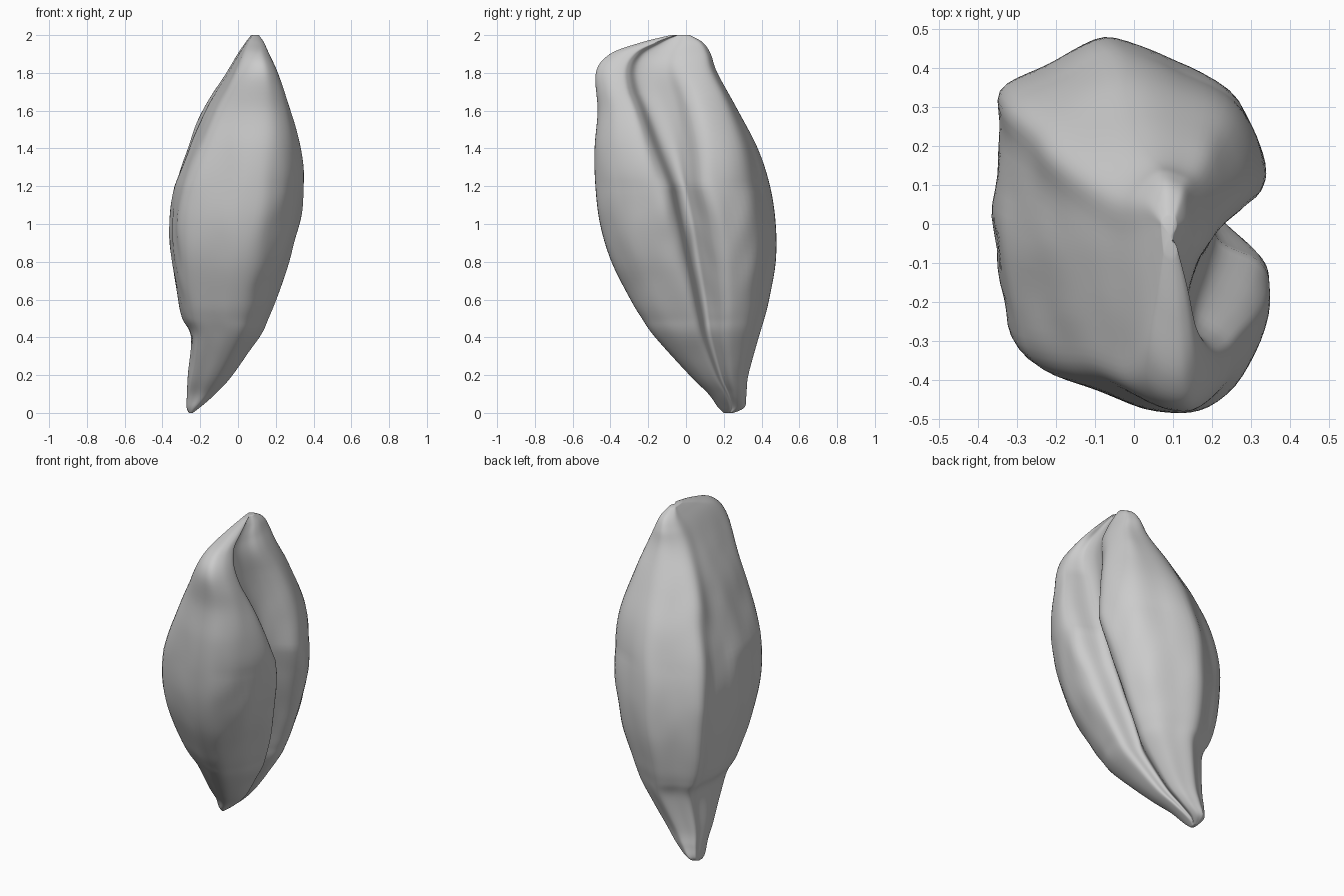
import bpy, bmesh
from mathutils import Vector, noise

cube = bpy.data.objects.get("Cube")
if cube:
    bpy.data.objects.remove(cube)


def spline(points, steps, closed=False):
    """Catmull-Rom curve through points of any dimension."""
    n = len(points)
    pick = (lambda i: points[i % n]) if closed else (lambda i: points[max(0, min(n - 1, i))])
    out = []
    for i in range(n if closed else n - 1):
        quad = list(zip(pick(i - 1), pick(i), pick(i + 1), pick(i + 2)))
        for s in range(steps):
            t = s / steps
            out.append([b + t / 2 * (c - a + t * (2*a - 5*b + 4*c - d + t * (3*(b - c) + d - a)))
                        for a, b, c, d in quad])
    if not closed:
        out.append(list(points[-1]))
    return out


# Cross-section of the husk: angular back, two lobes and a crease on +x
body_section = spline([
    (-.95, .7), (-.55, .85), (-.15, 1), (.3, .89), (.72, .72), (.96, .4),
    (.92, .22), (.7, .09), (.58, .01), (.66, -.08), (.93, -.19), (1, -.36),
    (.85, -.7), (.5, -.97), (.1, -1), (-.35, -.88), (-.77, -.74), (-.92, -.45),
    (-1, 0), (-.95, .4)], 5, closed=True)

# Near the top: blunter back, wide open crease, ridge on the -x corner
top_section = spline([
    (-1, .7), (-.6, .9), (-.15, 1), (.35, .97), (.75, .87), (.93, .57),
    (.85, .35), (.6, .15), (.46, -.1), (.52, -.33), (.85, -.46), (1, -.57),
    (.92, -.8), (.6, -.98), (.2, -1), (-.25, -.92), (-.62, -.75), (-.76, -.45),
    (-.89, 0), (-.96, .4)], 5, closed=True)

# Height, x range, y range, sideways drift of the crease
rows = spline([
    (0, -.26, -.24, .2, .25, .1),
    (.03, -.272, -.2, .17, .31, .1),
    (.1, -.27, -.12, .12, .32, .1),
    (.2, -.265, -.03, .02, .33, .1),
    (.4, -.25, .11, -.16, .385, .1),
    (.5, -.295, .16, -.23, .415, .1),
    (.6, -.32, .2, -.29, .44, .1),
    (.8, -.35, .27, -.39, .475, .08),
    (1, -.36, .325, -.45, .475, .05),
    (1.2, -.335, .35, -.475, .445, 0),
    (1.4, -.27, .33, -.48, .38, 0),
    (1.6, -.185, .28, -.465, .275, 0),
    (1.8, -.06, .21, -.475, .165, 0),
    (1.9, 0, .165, -.4, .13, 0),
    (1.96, .04, .138, -.24, .09, 0),
    (2, .07, .11, -.08, .02, 0)], 7)


def place(row, body, top):
    z, x0, x1, y0, y1, drift = row
    blend = max(0, min(1, (z - 1.2) / .5))
    x, y = Vector(body).lerp(Vector(top), blend)
    y += drift * (1 - y * y) * max(0, x)
    pos = Vector(((x0 + x1 + x * (x1 - x0)) / 2, (y0 + y1 + y * (y1 - y0)) / 2, z))
    # gentle lengthwise wrinkles, fading at the tips
    fade = min(1, z, 2 - z)
    pos.x += .012 * fade * noise.noise(Vector((pos.x * 9, pos.y * 9, z * 4)))
    return pos


# Loft the rings and close both tips
bm = bmesh.new()
rings = [[bm.verts.new(place(row, b, t)) for b, t in zip(body_section, top_section)]
         for row in rows]
count = len(body_section)
for low, high in zip(rings, rings[1:]):
    for i in range(count):
        j = (i + 1) % count
        bm.faces.new((low[i], low[j], high[j], high[i]))
for ring in (rings[0], rings[-1]):
    tip = bm.verts.new(sum((v.co for v in ring), Vector()) / count)
    for i in range(count):
        bm.faces.new((ring[i], ring[(i + 1) % count], tip))
bmesh.ops.recalc_face_normals(bm, faces=bm.faces)
for face in bm.faces:
    face.smooth = True

mesh = bpy.data.meshes.new("grain_husk")
bm.to_mesh(mesh)
bm.free()
husk = bpy.data.objects.new("grain_husk", mesh)
bpy.context.collection.objects.link(husk)

# Plain grey finish
grey = bpy.data.materials.new("light_grey")
grey.use_nodes = True
grey.diffuse_color = (.6, .6, .6, 1)
grey.node_tree.nodes["Principled BSDF"].inputs["Base Color"].default_value = grey.diffuse_color
mesh.materials.append(grey)
